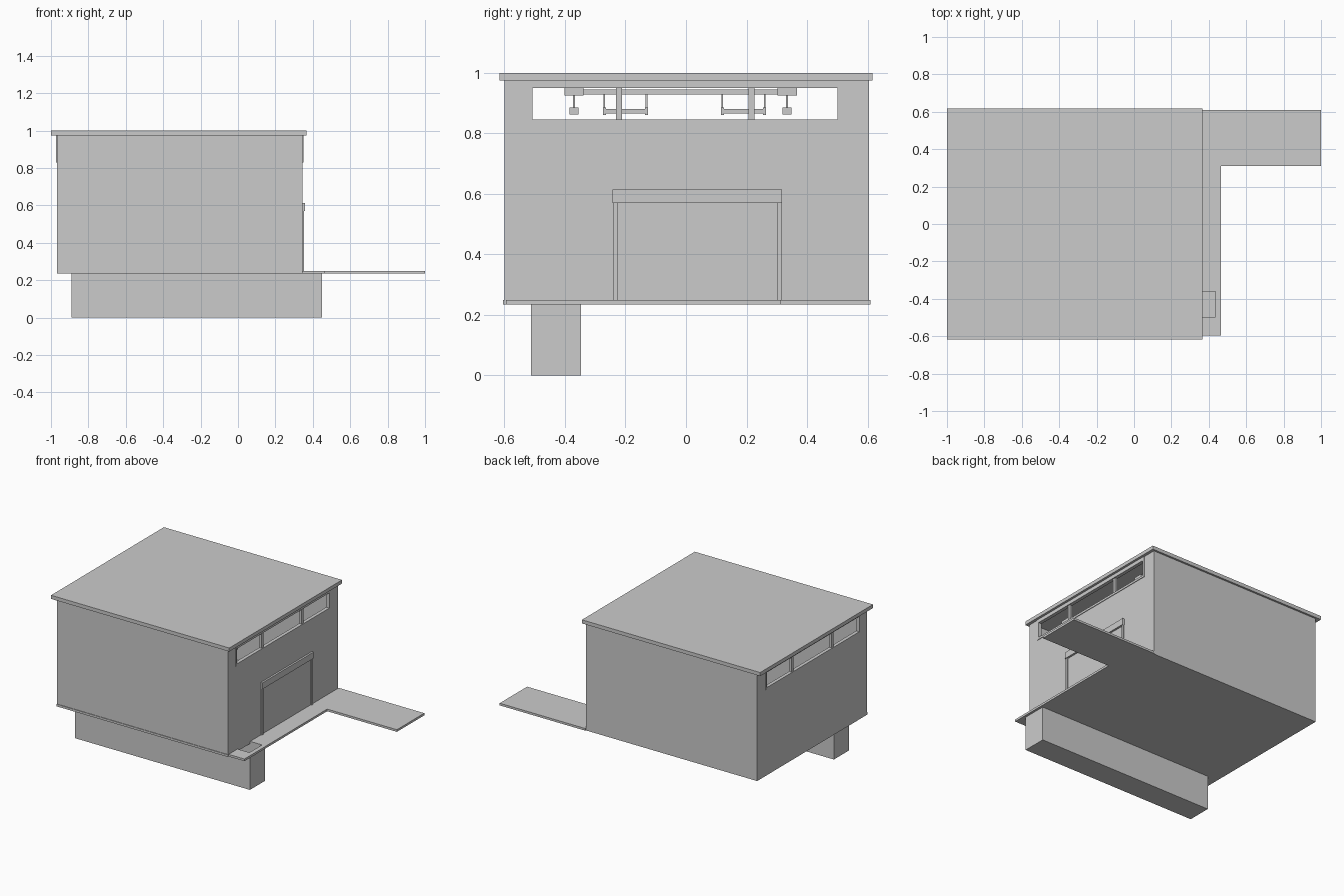
import bpy

if "Cube" in bpy.data.objects:
    bpy.data.objects.remove(bpy.data.objects["Cube"])


def box(name, x, y, z, holes=()):
    """Box from (min, max) ranges, with optional box-shaped holes cut out."""
    bpy.ops.mesh.primitive_cube_add(size=1)
    ob = bpy.context.object
    ob.name = name
    for v in ob.data.vertices:
        v.co = [r[0] if c < 0 else r[1] for c, r in zip(v.co, (x, y, z))]
    for h in holes:
        cutter = box("cutter", *h)
        cutter.hide_render = True
        mod = ob.modifiers.new("cut", 'BOOLEAN')
        mod.operation = 'DIFFERENCE'
        mod.solver = 'EXACT'
        mod.object = cutter
        bpy.context.view_layer.objects.active = ob
        bpy.ops.object.modifier_apply(modifier=mod.name)
        bpy.data.objects.remove(cutter)
    return ob


X0, X1 = -0.968, 0.345      # outer wall faces
Y0, Y1 = -0.6, 0.604
ZF, ZW, ZR = 0.235, 0.25, 0.975
T = 0.02
WY, WZ = (-0.508, 0.5), (0.845, 0.95)   # window opening

# Roof, floor and hollow trench below the building
box("roof", (-1, 0.365), (-0.617, 0.617), (ZR, 1))
box("floor_slab", (X0, X1), (Y0 - 0.004, Y1), (ZF, ZW))
box("trench", (-0.89, 0.45), (-0.512, -0.347), (0, ZF),
    [((-0.875, 0.436), (-0.498, -0.36), (0.015, 0.4))])

# Outside walkway with a hatch opening into the trench
box("walkway", (X1, 0.466), (-0.595, 0.61), (ZF, ZW),
    [((X1 - 0.05, 0.436), (-0.498, -0.36), (0.1, 0.4))])
box("ramp", (0.466, 1), (0.31, 0.61), (ZF, ZW))

# Walls; the two end walls carry strip windows
box("front_wall", (X0, X1), (Y0, Y0 + T), (ZW, ZR))
box("back_wall", (X0, X1), (Y1 - T, Y1), (ZW, ZR))
for side, xa in (("left", X0), ("right", X1 - T)):
    xs = (xa, xa + T)
    box(side + "_wall", xs, (Y0 + T, Y1 - T), (ZW, ZR), [((-2, 2), WY, WZ)])
    for y in (-0.222, 0.216):
        box(side + "_mullion", (xs[0] + 0.002, xs[1] - 0.002),
            (y - 0.01, y + 0.01), WZ)
    # thin raised frame on the outer face
    fx = (X0 - 0.004, X0) if side == "left" else (X1, X1 + 0.004)
    box(side + "_window_frame", fx, (WY[0] - 0.013, WY[1] + 0.013),
        (0.83, ZR), [((-2, 2), WY, WZ)])

# Door surround on the right wall
box("door_lintel", (X1, 0.358), (-0.243, 0.317), (0.57, 0.614))
for y in (-0.234, 0.308):
    box("door_jamb", (X1, 0.353), (y - 0.008, y + 0.008), (ZW, 0.57))

# Ceiling ducts along the room with hanging lights
for s in (-1, 1):
    c = -0.018 + s * 0.352
    box("ceiling_duct", (-0.85, 0.25), (c - 0.032, c + 0.032), (0.925, 0.95))
    box("long_light", (-0.85, 0.25), (c - 0.015, c + 0.015), (0.862, 0.885))
for i in range(5):
    x = -0.8 + i * 0.25
    box("cross_tube", (x - 0.012, x + 0.012), (-0.338, 0.302), (0.929, 0.945))
    for s in (-1, 1):
        c = -0.018 + s * 0.352
        box("duct_bracket", (x - 0.015, x + 0.015), (c - 0.017, c + 0.017), (0.95, ZR))
        box("long_light_rod", (x - 0.003, x + 0.003), (c - 0.003, c + 0.003), (0.885, 0.925))
        m = -0.005 + s * 0.195
        box("cross_light", (x - 0.01, x + 0.01), (m - 0.07, m + 0.07), (0.866, 0.88))
        for e in (m - 0.07, m + 0.07):
            box("light_end_cap", (x - 0.013, x + 0.013), (e - 0.005, e + 0.005), (0.861, 0.885))
            box("light_rod", (x - 0.003, x + 0.003), (e - 0.003, e + 0.003), (0.885, 0.93))
